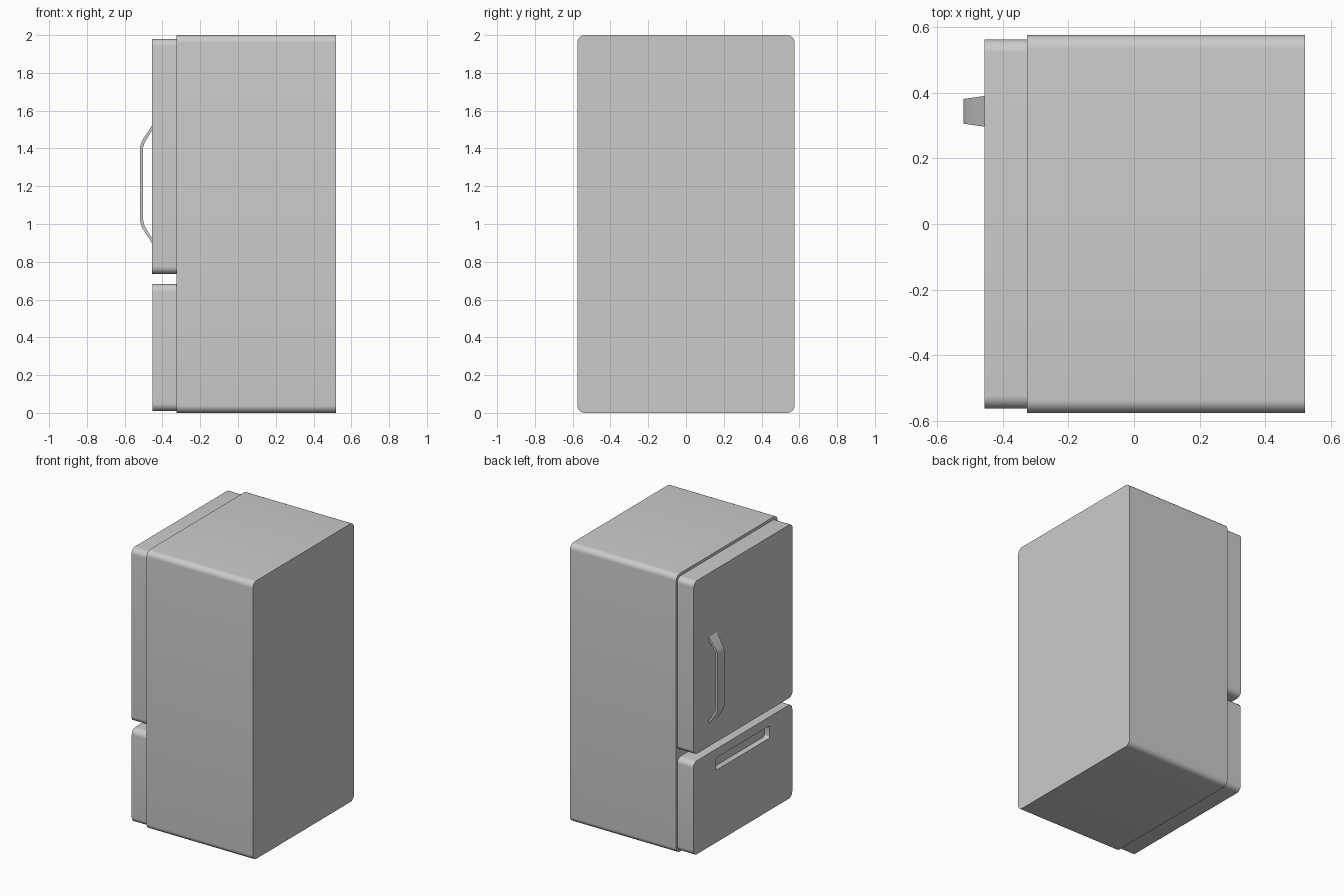
import bpy, bmesh, math

if "Cube" in bpy.data.objects:
    bpy.data.objects.remove(bpy.data.objects["Cube"])


def make_object(name, bm):
    bmesh.ops.recalc_face_normals(bm, faces=bm.faces)
    mesh = bpy.data.meshes.new(name)
    bm.to_mesh(mesh)
    bm.free()
    obj = bpy.data.objects.new(name, mesh)
    bpy.context.collection.objects.link(obj)
    return obj


def smooth(obj):
    bpy.ops.object.select_all(action='DESELECT')
    obj.select_set(True)
    bpy.context.view_layer.objects.active = obj
    bpy.ops.object.shade_smooth_by_angle(angle=math.radians(35))


def rounded_slab(name, x0, x1, y0, y1, z0, z1, r, segments=8):
    """Rounded rectangle in the YZ plane, extruded along X."""
    bm = bmesh.new()
    ring = []
    corners = [(y1 - r, z1 - r), (y0 + r, z1 - r), (y0 + r, z0 + r), (y1 - r, z0 + r)]
    for i, (cy, cz) in enumerate(corners):
        for s in range(segments + 1):
            a = math.pi / 2 * (i + s / segments)
            ring.append(bm.verts.new((x0, cy + r * math.cos(a), cz + r * math.sin(a))))
    face = bm.faces.new(ring)
    ext = bmesh.ops.extrude_face_region(bm, geom=[face])["geom"]
    for v in ext:
        if isinstance(v, bmesh.types.BMVert):
            v.co.x = x1
    return make_object(name, bm)


# Cabinet and upper door
smooth(rounded_slab("cabinet", -0.325, 0.52, -0.575, 0.575, 0.0, 2.0, 0.04))
smooth(rounded_slab("upper_door", -0.455, -0.325, -0.562, 0.562, 0.735, 1.98, 0.04))

# Freezer drawer with a recessed grip slot
drawer = rounded_slab("freezer_drawer", -0.452, -0.325, -0.562, 0.562, 0.01, 0.683, 0.04)
cutter = rounded_slab("slot_cutter", -0.50, -0.41, -0.305, 0.305, 0.53, 0.618, 0.015, 4)
cutter.hide_render = True
cut = drawer.modifiers.new("slot", 'BOOLEAN')
cut.operation = 'DIFFERENCE'
cut.solver = 'EXACT'
cut.object = cutter
bpy.context.view_layer.objects.active = drawer
bpy.ops.object.modifier_apply(modifier=cut.name)
bpy.data.objects.remove(cutter)
smooth(drawer)

# Door handle: bent strap, wider where it meets the door (outer x, z, inner x, z)
stations = [(-0.450, 1.530, -0.450, 1.503), (-0.508, 1.440, -0.495, 1.430),
            (-0.519, 1.410, -0.502, 1.405), (-0.519, 1.015, -0.502, 1.020),
            (-0.508, 0.980, -0.495, 0.990), (-0.450, 0.890, -0.450, 0.917)]
bm = bmesh.new()
rings = []
for xo, zo, xi, zi in stations:
    w = 0.0375 + 0.01 * (xo + 0.52) / 0.07
    y = 0.343
    rings.append([bm.verts.new(p) for p in ((xo, y - w, zo), (xo, y + w, zo),
                                            (xi, y + w, zi), (xi, y - w, zi))])
for a, b in zip(rings, rings[1:]):
    for i in range(4):
        j = (i + 1) % 4
        bm.faces.new((a[i], a[j], b[j], b[i]))
bm.faces.new(rings[0])
bm.faces.new(rings[-1])
smooth(make_object("door_handle", bm))
